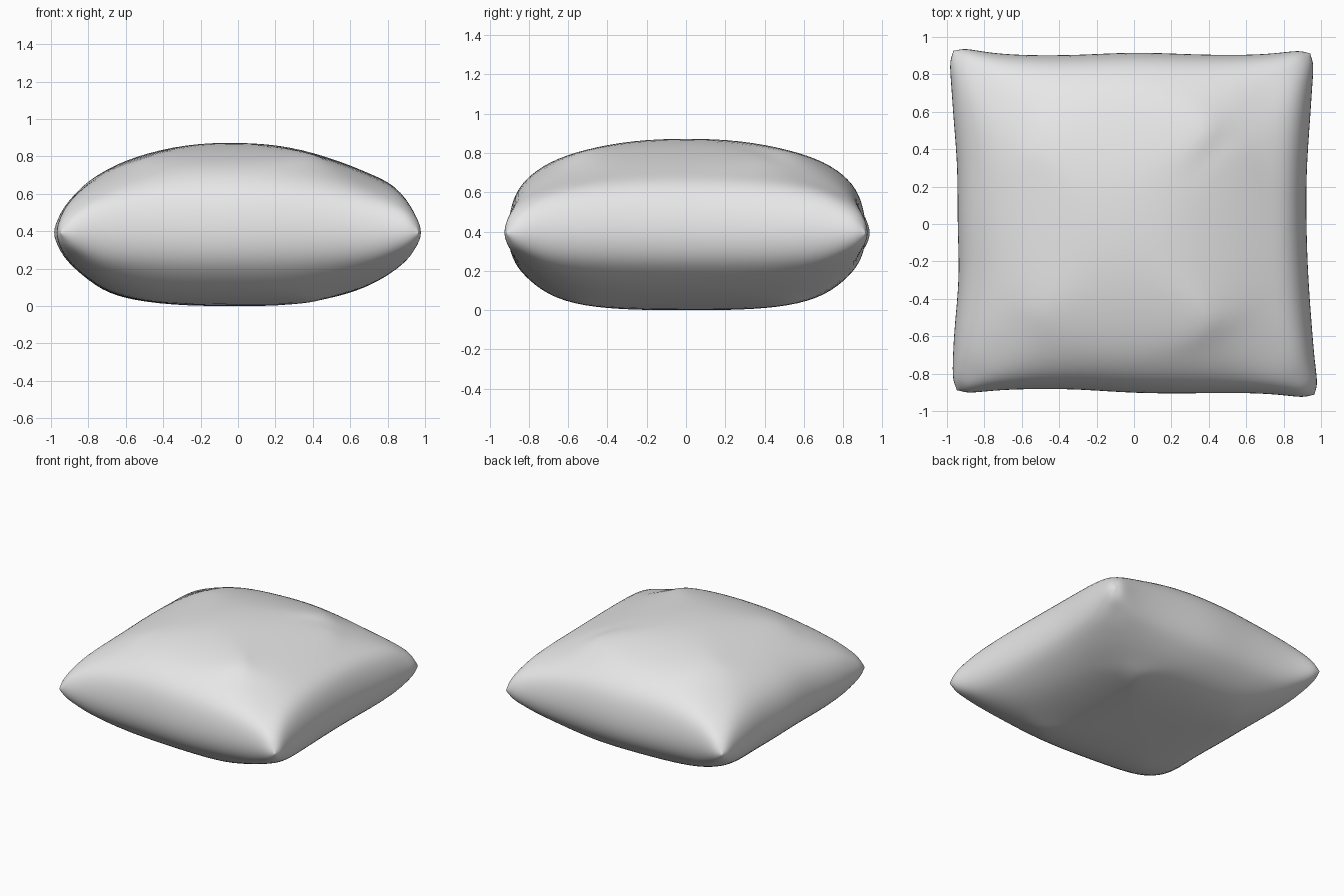
import bpy, bmesh, math

if "Cube" in bpy.data.objects:
    bpy.data.objects.remove(bpy.data.objects["Cube"])

# Grid parameters, closer together near the seam
K = [-1, -.97, -.9, -.77, -.58, -.3, 0, .3, .58, .77, .9, .97, 1]
N = len(K)

# Puffiness across each axis (0 at the seam, 1 in the middle)
TOP_X = [0, .27, .48, .67, .84, .98, 1, .96, .79, .64, .53, .30, 0]
TOP_Y = [0, .36, .57, .75, .88, .98, 1, .98, .88, .75, .57, .36, 0]
BOT_X = [0, .30, .52, .79, .93, 1, 1, 1, .87, .71, .50, .31, 0]
BOT_Y = [0, .34, .56, .81, .95, 1, 1, 1, .95, .81, .56, .34, 0]

# Wavy seam outline: distance from centre at evenly spaced stations -1..1
LEFT = [.99, .975, .94, .955, .95, .98, 1.01]
RIGHT = [1.01, .965, .94, .93, .93, .955, .985]
BACK = [.97, .91, .91, .93, .915, .91, .955]
FRONT = [.93, .89, .89, .915, .915, .91, .955]
SEAM_Z, UP, DOWN, CORNER = .39, .49, .39, .13


def sample(table, t):
    """Smooth interpolation of an evenly spaced table over -1..1."""
    f = (t + 1) / 2 * (len(table) - 1)
    i = min(int(f), len(table) - 2)
    s = f - i
    s = s * s * (3 - 2 * s)
    return table[i] * (1 - s) + table[i + 1] * s


def outline(u, v):
    """Map the unit square to the wavy outline with rounded corners."""
    q = max(abs(u), abs(v))
    core, r = q * (1 - CORNER), q * CORNER
    du, dv = max(abs(u) - core, 0), max(abs(v) - core, 0)
    d = math.hypot(du, dv)
    if d > r > 0:
        u = math.copysign(core + du * r / d, u)
        v = math.copysign(core + dv * r / d, v)
    x = u * sample(RIGHT if u > 0 else LEFT, v)
    y = v * sample(BACK if v > 0 else FRONT, u)
    return x, y


def puff(a, b):
    """Combine both profiles, keeping the corners plump."""
    return a * b * (1 + .6 * (1 - a) * (1 - b))


# Cushion: top and bottom sheets joined along the seam
bm = bmesh.new()
top, bottom = {}, {}
for i, u in enumerate(K):
    for j, v in enumerate(K):
        x, y = outline(u, v)
        top[i, j] = bm.verts.new((x, y, SEAM_Z + UP * puff(TOP_X[i], TOP_Y[j])))
        if i in (0, N - 1) or j in (0, N - 1):
            bottom[i, j] = top[i, j]
        else:
            bottom[i, j] = bm.verts.new((x, y, SEAM_Z - DOWN * puff(BOT_X[i], BOT_Y[j])))
for i in range(N - 1):
    for j in range(N - 1):
        ring = [(i, j), (i + 1, j), (i + 1, j + 1), (i, j + 1)]
        bm.faces.new([top[k] for k in ring])
        bm.faces.new([bottom[k] for k in reversed(ring)])
for f in bm.faces:
    f.smooth = True

mesh = bpy.data.meshes.new("cushion")
bm.to_mesh(mesh)
bm.free()
cushion = bpy.data.objects.new("cushion", mesh)
bpy.context.collection.objects.link(cushion)

# Rounded, soft fabric surface
sub = cushion.modifiers.new("soften", 'SUBSURF')
sub.levels = sub.render_levels = 2

# Plain grey fabric
fabric = bpy.data.materials.new("light grey fabric")
fabric.diffuse_color = (.8, .8, .8, 1)
fabric.use_nodes = True
fabric.node_tree.nodes["Principled BSDF"].inputs["Base Color"].default_value = fabric.diffuse_color
mesh.materials.append(fabric)
